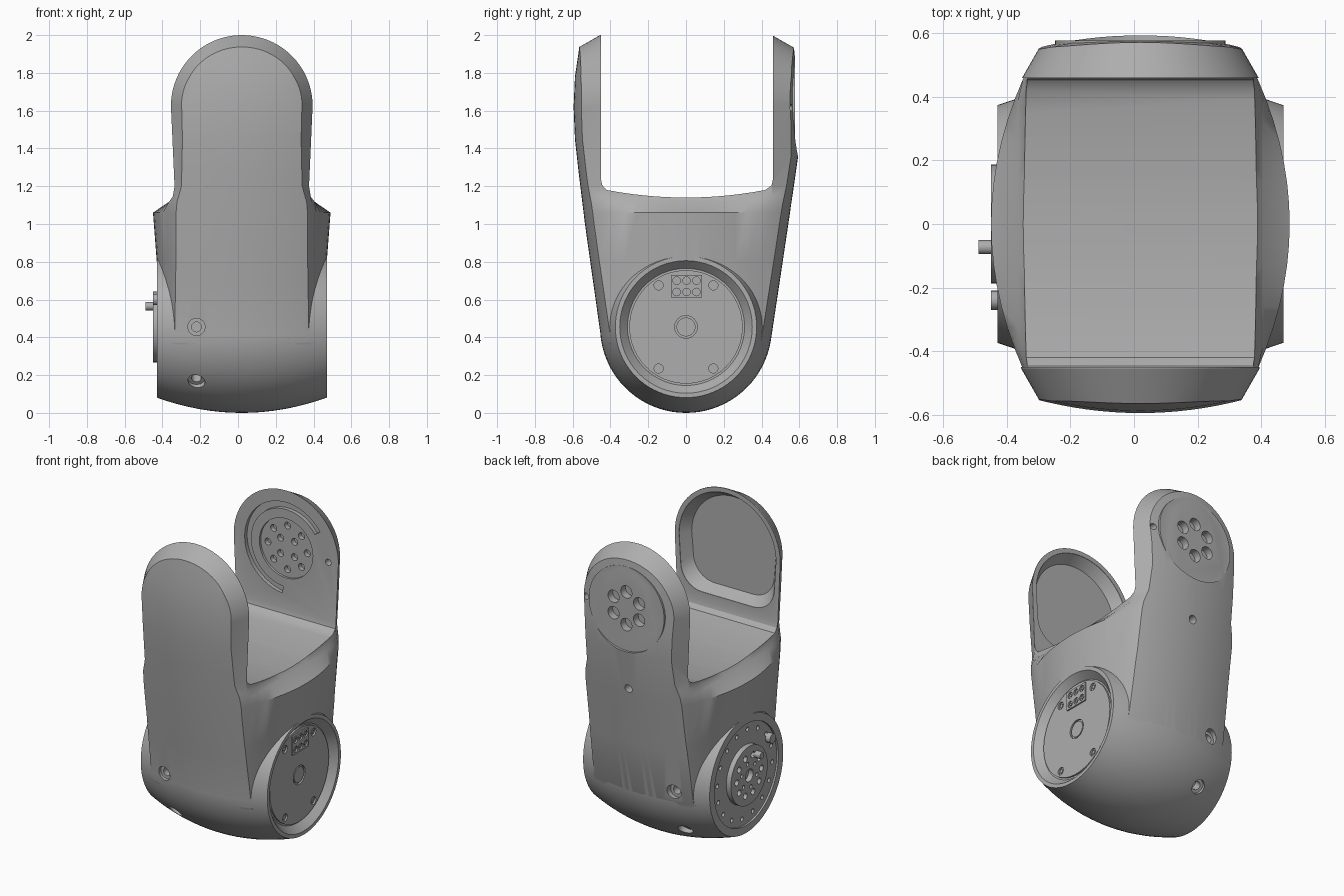
import bpy, bmesh
from math import sin, cos, pi, radians
from mathutils import Vector

if "Cube" in bpy.data.objects:
    bpy.data.objects.remove(bpy.data.objects["Cube"])

CX, HUB = 0.02, 0.455          # joint centre: x offset and axle height
ARM_Z, ARM_R = 1.625, 0.375    # centre and radius of the arm heads

grey = bpy.data.materials.new("satin grey")
grey.use_nodes = True
grey.diffuse_color = (0.42, 0.42, 0.42, 1)
grey.node_tree.nodes["Principled BSDF"].inputs["Base Color"].default_value = grey.diffuse_color


def finish(name, bm):
    bmesh.ops.recalc_face_normals(bm, faces=bm.faces)
    me = bpy.data.meshes.new(name)
    bm.to_mesh(me)
    bm.free()
    ob = bpy.data.objects.new(name, me)
    bpy.context.collection.objects.link(ob)
    me.materials.append(grey)
    return ob


def loft(name, rings):
    """Closed solid through matching rings of points."""
    bm = bmesh.new()
    rows = [[bm.verts.new(p) for p in r] for r in rings]
    n = len(rows[0])
    for a, b in zip(rows, rows[1:]):
        for i in range(n):
            bm.faces.new((a[i], a[(i + 1) % n], b[(i + 1) % n], b[i]))
    bm.faces.new(rows[0])
    bm.faces.new(rows[-1])
    return finish(name, bm)


def cylinders(name, specs, seg=32):
    """One object from several (start, end, start radius, end radius)."""
    bm = bmesh.new()
    for p0, p1, r0, r1 in specs:
        p0, p1 = Vector(p0), Vector(p1)
        d = p1 - p0
        m = d.to_track_quat('Z', 'Y').to_matrix().to_4x4()
        m.translation = (p0 + p1) / 2
        bmesh.ops.create_cone(bm, cap_ends=True, segments=seg, radius1=r0,
                              radius2=r1, depth=d.length, matrix=m)
    return finish(name, bm)


def combine(ob, other, op):
    mod = ob.modifiers.new(op, 'BOOLEAN')
    mod.operation, mod.object, mod.solver = op, other, 'EXACT'
    bpy.context.view_layer.update()
    me = bpy.data.meshes.new_from_object(ob.evaluated_get(bpy.context.evaluated_depsgraph_get()))
    ob.modifiers.clear()
    ob.data = me
    bpy.data.objects.remove(other)


def along_x(x0, x1, y, z, r, r1=None):
    return ((x0, y, z), (x1, y, z), r, r1 or r)


def along_y(y0, y1, x, z, r):
    return ((x, y0, z), (x, y1, z), r, r)


def circle(n, r, start=0.0):
    return [(r * cos(start + 2 * pi * i / n), r * sin(start + 2 * pi * i / n)) for i in range(n)]


# Bulged side profile of the fork, swept across x
front = [(.38, .25), (.446, .37), (.49, .68), (.535, 1.0), (.568, 1.27), (.588, 1.45),
         (.595, 1.62), (.588, 1.78), (.57, 1.9), (.55, 2.05)]
back = [(.38, .25), (.45, .388), (.5, .72), (.55, 1.055), (.594, 1.36), (.596, 1.5),
        (.592, 1.65), (.588, 1.78), (.575, 1.9), (.56, 2.05)]
rings = []
for i in range(25):
    u = -.5 + i / 24
    s = .4 * u * u
    rings.append([(CX + u, s - y, z) for y, z in front] +
                 [(CX + u, y - s, z) for y, z in reversed(back)])
body = loft("fork_body", rings)

# Front silhouette with lens-shaped sides and chamfered arm heads
half = [(.43, .2), (.435, .455), (.45, .8), (.47, 1.06), (.385, 1.118),
        (.365, 1.145), (.356, 1.2)]


def silhouette(y):
    t = min(abs(y) / .455, 1)
    d = max(abs(y) - .455, 0) * .57
    right = [(min(w, (w if z < 1.1 else .47) - .1 * t * t) - d, z) for w, z in half]
    arch = [((ARM_R - d) * cos(a), ARM_Z + (ARM_R - d) * sin(a))
            for a in (pi * i / 40 for i in range(41))]
    left = [(-w, z) for w, z in reversed(right)]
    return [(CX + w, y, z) for w, z in right + arch + left]


ys = [-.66] + [-.455 + .91 * i / 14 for i in range(15)] + [.66]
combine(body, loft("silhouette", [silhouette(y) for y in ys]), 'INTERSECT')

# Slot between the two arms, with a gently dished floor
floor = [(y, 1.14 + .04 * (y / .42) ** 2) for y in (-.42 + .07 * i for i in range(13))]
slot = [(-.45, 2.3), (-.45, 1.235), (-.443, 1.205)] + floor + [(.453, 1.205), (.46, 1.235), (.46, 2.3)]
combine(body, loft("slot", [[(x, y, z) for y, z in slot] for x in (-.7, .7)]), 'DIFFERENCE')

# Barrel-shaped joint housing
rings = []
for i in range(17):
    u = -.45 + .9 * i / 16
    rings.append([(CX + u, y, HUB + z) for y, z in circle(80, .455 - .4 * u * u)])
combine(body, loft("barrel", rings), 'UNION')


# Hollow in the front arm
def hollow(y, inset):
    r, c, low = ARM_R - inset, .15, 1.26 + inset
    pts = [(r * cos(pi * i / 32), ARM_Z + r * sin(pi * i / 32)) for i in range(33)]
    for sx, a0 in ((-1, pi), (1, 1.5 * pi)):
        pts += [(sx * (r - .012 - c) + c * cos(a0 + pi * i / 16), low + c + c * sin(a0 + pi * i / 16))
                for i in range(9)]
    return [(CX + x, y, z) for x, z in pts]


combine(body, loft("hollow", [hollow(-.4, .03), hollow(-.452, .03), hollow(-.515, .075)]), 'DIFFERENCE')

# Round flat pad on the back arm
combine(body, cylinders("pad_cut", [along_y(.578, .7, CX, ARM_Z, .272)], 64), 'DIFFERENCE')
combine(body, cylinders("pad", [along_y(.5, .577, CX, ARM_Z, .268)], 64), 'UNION')

# Curved groove and round recess on the inside of the back arm
groove = []
for i in range(33):
    a = radians(35 + 230 * i / 32)
    groove.append([(CX + r * cos(a), y, ARM_Z + r * sin(a))
                   for r, y in ((.25, .42), (.295, .42), (.295, .485), (.25, .485))])
combine(body, loft("groove", groove), 'DIFFERENCE')
wide = [along_y(.42, .475, CX, ARM_Z, .19),
        along_x(.425, .48, 0, HUB, .31, .36),
        along_x(-.5, -.418, 0, HUB, .325)]

# Counterbored screw holes around the housing
narrow = []
for a in (0, 42, 138, 180):
    d = Vector((0, -cos(radians(a)), -sin(radians(a))))
    c = Vector((-.22, 0, HUB))
    wide.append((c + d * .405, c + d * .52, .045, .045))
    narrow.append((c + d * .35, c + d * .42, .026, .026))
combine(body, cylinders("wide_cuts", wide, 64), 'DIFFERENCE')

# Small holes in the arm and the drive ring
narrow += [along_y(.53, .65, CX + x, ARM_Z + z, .04) for x, z in circle(6, .105, pi / 6)]
narrow += [along_y(.44, .505, CX + x, ARM_Z + z, .022) for x, z in circle(8, .14) + circle(4, .07, pi / 4)]
narrow += [along_y(.4, .7, CX + .3, ARM_Z - .01, .02), along_y(.5, .65, CX, 1.1, .026)]
narrow += [along_x(-.45, -.395, y, HUB + z, .014) for y, z in circle(16, .28, .1)]
combine(body, cylinders("small_cuts", narrow, 20), 'DIFFERENCE')

# Drive hub on the right side
hub = cylinders("drive_hub", [along_x(-.39, -.45, 0, HUB, .187)], 64)
holes = [along_x(-.5, -.425, y, HUB + z, .019) for y, z in circle(10, .125)]
holes += [along_x(-.5, -.41, 0, HUB, .04)]
holes += [along_x(-.5, -.43, y, HUB + z, .012) for y, z in circle(6, .08, .3)]
combine(hub, cylinders("hub_holes", holes, 20), 'DIFFERENCE')
pins = cylinders("locating_pins", [along_x(-.44, -.49, -.073, .565, .022),
                                   along_x(-.4, -.45, -.24, .6, .03)], 24)

# Connector plate in the left recess
plate = cylinders("connector_plate", [along_x(.4, .436, 0, HUB, .3)], 64)
screws = [(y, HUB + z) for y in (-.145, .145) for z in (-.22, .22)]
cuts = [along_x(.425, .46, y, z, .024) for y, z in screws] + [along_x(.415, .46, 0, HUB, .06)]
combine(plate, cylinders("plate_cuts", cuts, 32), 'DIFFERENCE')
heads = cylinders("plate_screws", [along_x(.41, .432, y, z, .014) for y, z in screws], 6)
post = cylinders("centre_post", [along_x(.4, .434, 0, HUB, .05)], 32)

bm = bmesh.new()
block = bmesh.ops.create_cube(bm, size=1)["verts"]
bmesh.ops.scale(bm, vec=(.03, .165, .12), verts=block)
bmesh.ops.translate(bm, vec=(.43, .003, .67), verts=block)
socket = finish("connector_block", bm)
grid = [(.003 + y, .67 + z) for y in (-.052, 0, .052) for z in (-.03, .03)]
combine(socket, cylinders("sockets", [along_x(.436, .46, y, z, .02) for y, z in grid], 16), 'DIFFERENCE')
contacts = cylinders("contacts", [along_x(.43, .442, y, z, .009) for y, z in grid], 12)

# Smooth shading with sharp edges kept
bpy.ops.object.select_all(action='DESELECT')
for ob in (body, hub, pins, plate, heads, post, socket, contacts):
    ob.select_set(True)
    bpy.context.view_layer.objects.active = ob
bpy.ops.object.shade_smooth_by_angle(angle=radians(28))
